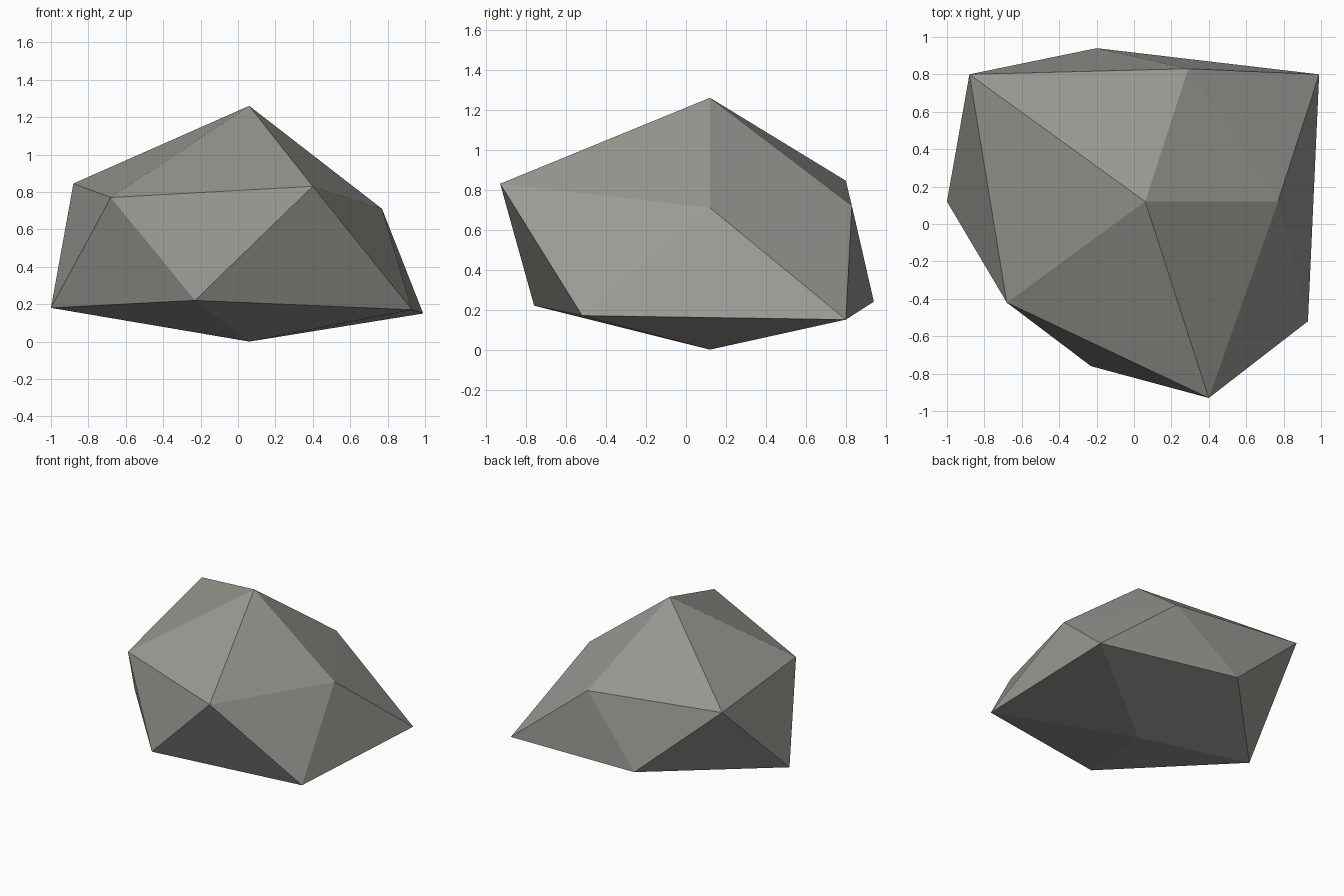
import bpy
import bmesh

cube = bpy.data.objects.get("Cube")
if cube:
    bpy.data.objects.remove(cube, do_unlink=True)

# Stone colour
stone = bpy.data.materials.new("warm_grey_stone")
colour = (0.33, 0.32, 0.295, 1.0)
stone.use_nodes = True
stone.diffuse_color = colour
bsdf = stone.node_tree.nodes["Principled BSDF"]
bsdf.inputs["Base Color"].default_value = colour
bsdf.inputs["Roughness"].default_value = 0.9

# Rock: a peak, an upper ring, a lower ring turned half a step, and a base point
peak = (0.06, 0.12, 1.26)
base = (0.06, 0.12, 0.0)
upper = [(0.77, 0.12, 0.71), (0.29, 0.83, 0.72), (-0.88, 0.80, 0.845),
         (-0.68, -0.42, 0.77), (0.40, -0.93, 0.83)]
lower = [(0.99, 0.80, 0.15), (-0.20, 0.94, 0.24), (-1.00, 0.12, 0.18),
         (-0.23, -0.76, 0.22), (0.93, -0.52, 0.17)]

bm = bmesh.new()
top, bottom = bm.verts.new(peak), bm.verts.new(base)
up = [bm.verts.new(p) for p in upper]
low = [bm.verts.new(p) for p in lower]

# Crown, two side bands and underside, all flat triangles
for i in range(len(up)):
    j = (i + 1) % len(up)
    bm.faces.new((top, up[i], up[j]))
    bm.faces.new((up[i], low[i], up[j]))
    bm.faces.new((up[j], low[i], low[j]))
    bm.faces.new((bottom, low[j], low[i]))
bmesh.ops.recalc_face_normals(bm, faces=bm.faces)

mesh = bpy.data.meshes.new("rock")
bm.to_mesh(mesh)
bm.free()
mesh.materials.append(stone)
rock = bpy.data.objects.new("rock", mesh)
bpy.context.collection.objects.link(rock)
